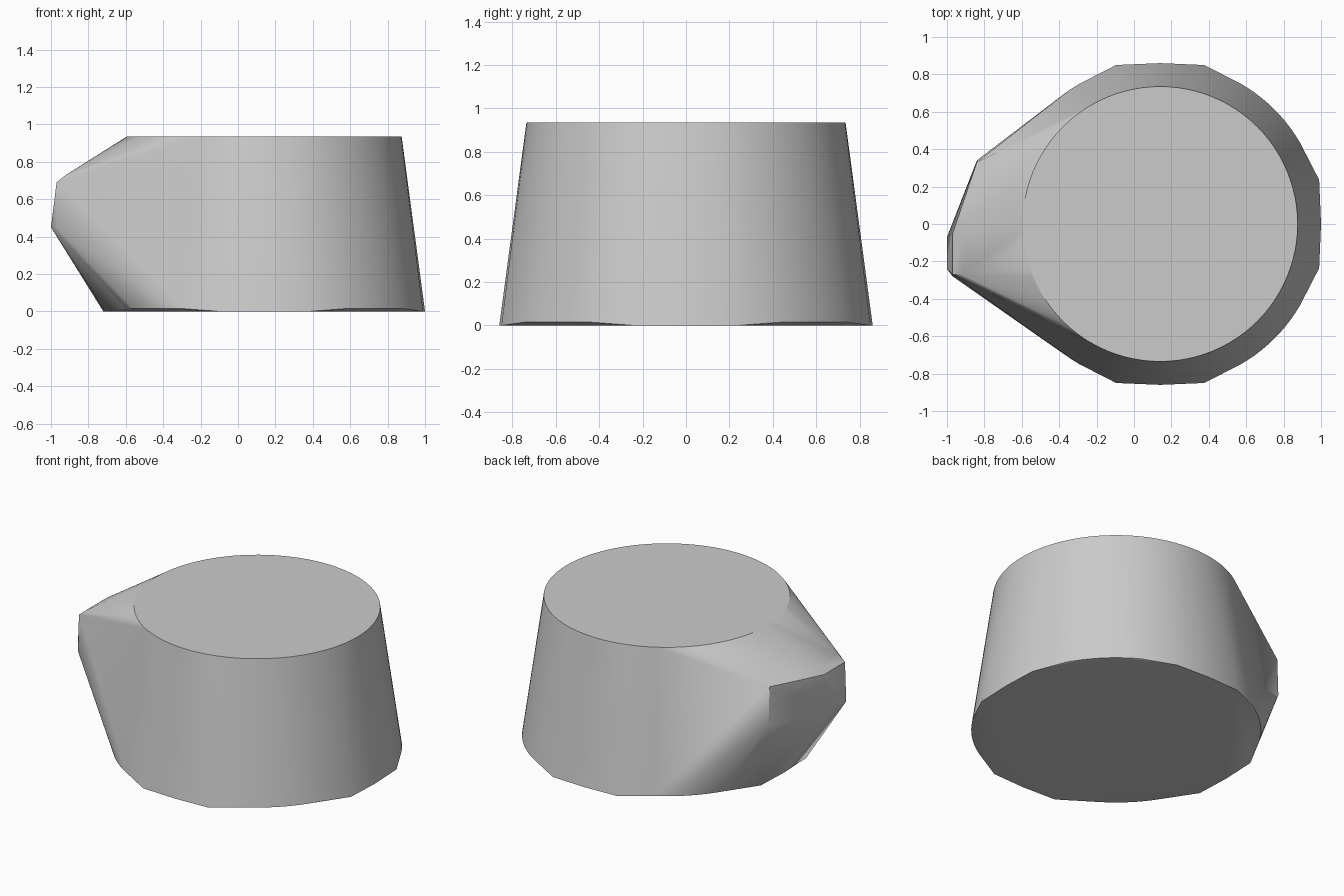
import bpy, bmesh
from math import cos, sin, radians

cube = bpy.data.objects.get("Cube")
if cube:
    bpy.data.objects.remove(cube, do_unlink=True)

CX = 0.14  # axis of the tapered body


def ring(radius, z, angles):
    return [(CX + radius * cos(radians(a)), radius * sin(radians(a)), z) for a in angles]


# Round top rim
points = ring(0.735, 0.935, [i * 360 / 96 for i in range(96)])

# Base: four flat feet with slightly raised arcs between them
for turn in range(0, 360, 90):
    points += ring(0.882, 0, (turn - 15.5, turn + 15.5))
    points += ring(0.86, 0, (turn,))
    points += ring(0.865, 0.015, [turn + a for a in range(30, 61, 3)])

# Faceted spout: lower edge, upper edge, then the chamfer above it
points += [(-0.84, 0.34, 0.47), (-1, -0.07, 0.45), (-1, -0.24, 0.45), (-0.97, -0.28, 0.45)]
points += [(-0.84, 0.33, 0.72), (-0.97, -0.05, 0.69), (-0.97, -0.27, 0.69)]
points += [(-0.92, -0.05, 0.73), (-0.92, -0.27, 0.73)]

# Wrap everything in one convex shell
bm = bmesh.new()
for p in points:
    bm.verts.new(p)
hull = bmesh.ops.convex_hull(bm, input=bm.verts)
loose = {g for g in hull["geom_interior"] + hull["geom_unused"] if isinstance(g, bmesh.types.BMVert)}
bmesh.ops.delete(bm, geom=list(loose), context='VERTS')
bmesh.ops.dissolve_limit(bm, angle_limit=radians(0.2), verts=bm.verts, edges=bm.edges)
bmesh.ops.recalc_face_normals(bm, faces=bm.faces)
mesh = bpy.data.meshes.new("cup_shell")
bm.to_mesh(mesh)
bm.free()

shell = bpy.data.objects.new("cup_shell", mesh)
bpy.context.collection.objects.link(shell)

# Plain grey material
grey = bpy.data.materials.new("plain_grey")
grey.use_nodes = True
colour = (0.6, 0.6, 0.6, 1)
grey.diffuse_color = colour
grey.node_tree.nodes["Principled BSDF"].inputs["Base Color"].default_value = colour
mesh.materials.append(grey)

# Smooth curved sides, crisp rims
bpy.ops.object.select_all(action='DESELECT')
shell.select_set(True)
bpy.context.view_layer.objects.active = shell
bpy.ops.object.shade_smooth_by_angle(angle=radians(30))
